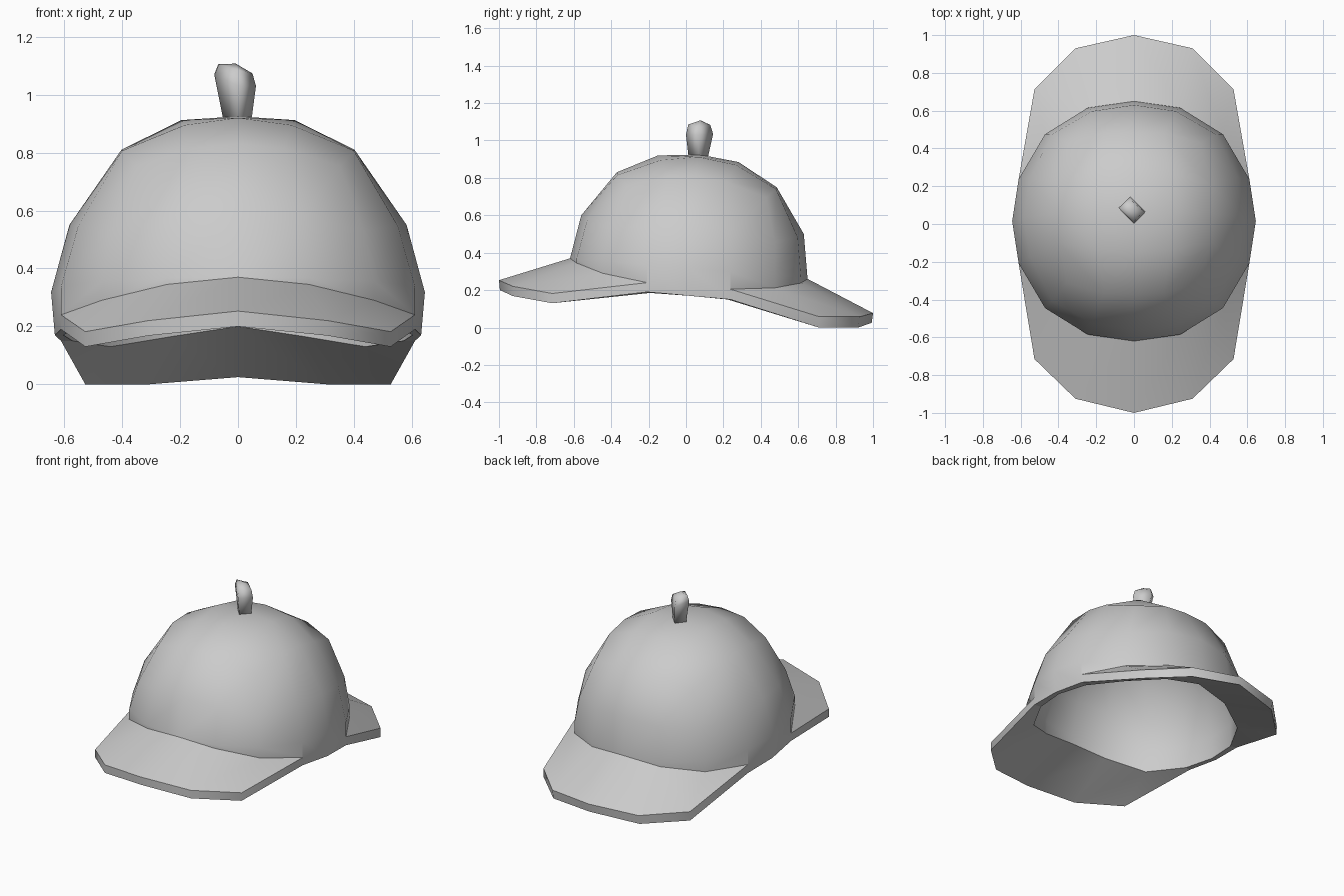
import bpy, bmesh, math

if "Cube" in bpy.data.objects:
    bpy.data.objects.remove(bpy.data.objects["Cube"])

# Half plan of the head band, front to back: side factor and front factor
SIDE = [0, .38, .73, .947, 1, .947, .73, .38, 0]
FRONT = [1, .945, .725, .35, 0, -.35, -.725, -.945, -1]
# Position of each point inside its quarter: 0 square-on, 1 between, 2 corner
KIND = [0, 1, 2, 1, 0, 1, 2, 1, 0]


def make(name, faces, angle):
    """Make an object from faces given as point lists, welding shared points."""
    bm = bmesh.new()
    for f in faces:
        bm.faces.new([bm.verts.new(p) for p in f])
    bmesh.ops.remove_doubles(bm, verts=bm.verts, dist=0.0005)
    bmesh.ops.dissolve_degenerate(bm, edges=bm.edges, dist=0.0005)
    bmesh.ops.recalc_face_normals(bm, faces=bm.faces)
    me = bpy.data.meshes.new(name)
    bm.to_mesh(me)
    bm.free()
    ob = bpy.data.objects.new(name, me)
    bpy.context.collection.objects.link(ob)
    bpy.ops.object.select_all(action='DESELECT')
    ob.select_set(True)
    bpy.context.view_layer.objects.active = ob
    bpy.ops.object.shade_smooth_by_angle(angle=math.radians(angle))
    return ob


def strip(a, b, closed=False):
    n = len(a)
    return [[a[i], a[(i + 1) % n], b[(i + 1) % n], b[i]]
            for i in range(n if closed else n - 1)]


def mirrored(half):
    """Full loop from a half loop running front to back at x >= 0."""
    return half + [(-x, y, z) for x, y, z in half[-2:0:-1]]


def both_sides(faces):
    return faces + [[(-x, y, z) for x, y, z in f] for f in faces]


def ring(w, yf, yb, zf, zs, zb, grow=(1, 1, 1), drop=(0, 0, 0)):
    """Tilted dome ring; grow and drop push its corners out and down."""
    mid = (zf + zb) / 2
    return [(w * s * grow[k], (yf + yb) / 2 - (yb - yf) / 2 * c * grow[k],
             mid + (zf - zb) / 2 * c + (zs - mid) * (1 - c * c) - drop[k])
            for s, c, k in zip(SIDE, FRONT, KIND)]


# Dome rings (like a rounded cube: the cap is a 4 x 4 grid)
band = ring(.645, -.62, .65, .37, .318, .26)
upper = ring(.582, -.56, .63, .60, .55, .50, (1, 1, 1.02), (0, .02, .055))
edge = ring(.402, -.37, .485, .83, .81, .75, (1, 1.05, 1.2), (0, .015, .075))
cap = ring(.195, -.15, .28, .92, .912, .885, (1, 1, 1.3), (0, 0, .025))
apex = (0, .07, .925)
FRONT_TOP = [.37, .345, .29, .24]
BACK_TOP = [.205, .212, .238, .26]
side_z = {3: .19, 4: .17, 5: .15}
rim = [(x * (.98 if i == 4 else 1), y, side_z.get(i, z))
       for i, (x, y, z) in enumerate(band)]
inner_z = [.31, .28, .205, .185, .17, .15, .13, .165, .20]
inner_rim = [(x * .935, .015 + (y - .015) * .935, z)
             for (x, y, _), z in zip(band, inner_z)]


def shell(tf):
    """Dome surface above the band, with every point passed through tf."""
    b, u, e, c = [mirrored([tf(p) for p in r]) for r in (band, upper, edge, cap)]
    top = tf(apex)
    f = strip(b, u, True) + strip(u, e, True)
    for i in range(0, 16, 4):
        j, k = i + 2, (i + 4) % 16
        f += [[e[i], e[i + 1], c[j], c[i]], [e[i + 1], e[j], e[i + 3], c[j]],
              [e[i + 3], e[k], c[k], c[j]], [c[i], c[j], c[k], top]]
    return f


# Outer dome with the wall down to the brims and side rim
low = [(p[0], p[1], z) for p, z in zip(band, FRONT_TOP + [0] + BACK_TOP)]
wall = []
for i in range(8):
    src = rim if i in (3, 4) else low
    wall.append([band[i], band[i + 1], src[i + 1], src[i]])
wall += strip(rim[3:6], inner_rim[3:6])
make("dome", shell(lambda p: p) + both_sides(wall), 60)


# Inner lining, set in from the dome
def inset(p):
    return (p[0] * .935, .015 + (p[1] - .015) * .935, .30 + (p[2] - .30) * .935)


lining = shell(inset) + strip(mirrored(inner_rim), mirrored([inset(p) for p in band]), True)
lining_ob = make("lining", lining, 60)
lining_ob.data.flip_normals()


# Front and back brims: thin curved plates tapering into the dome sides
def brim(name, ids, top_z, outer_top, outer_bottom):
    def row(half):
        return half + [(-x, y, z) for x, y, z in half[-2::-1]]
    inner_top = [(band[i][0], band[i][1], z) for i, z in zip(ids, top_z)]
    rows = [row(inner_top), row([inner_top[0]] + outer_top),
            row([rim[ids[0]]] + outer_bottom), row([inner_rim[i] for i in ids])]
    f = []
    for a, b in zip(rows, rows[1:]):
        for q in strip(a, b):
            # collapse repeated end points into triangles
            f.append([p for k, p in enumerate(q) if p not in q[:k]])
    make(name, f, 45)


brim("front_brim", [3, 2, 1, 0], FRONT_TOP[::-1],
     [(.527, -.715, .182), (.31, -.925, .22), (0, -1, .253)],
     [(.527, -.715, .13), (.31, -.925, .168), (0, -.995, .20)])
brim("back_brim", [5, 6, 7, 8], BACK_TOP,
     [(.527, .712, .058), (.31, .93, .058), (0, 1, .077)],
     [(.527, .71, 0), (.31, .92, 0), (0, .993, .025)])

# Stem: crooked four-sided stalk with a rounded tip
stem = [[(-.048, .07, .90), (0, .015, .90), (.045, .07, .90), (0, .115, .90)],
        [(-.082, .085, 1.07), (0, 0, 1.03), (.062, .065, 1.03), (-.02, .145, 1.035)],
        [(-.068, .084, 1.105), (0, .012, 1.085), (.05, .068, 1.073), (-.02, .13, 1.083)]]
faces = strip(stem[0], stem[1], True) + strip(stem[1], stem[2], True)
tip = (-.008, .075, 1.107)
faces += [[stem[2][i], stem[2][(i + 1) % 4], tip] for i in range(4)]
make("stem", faces + [stem[0]], 100)
